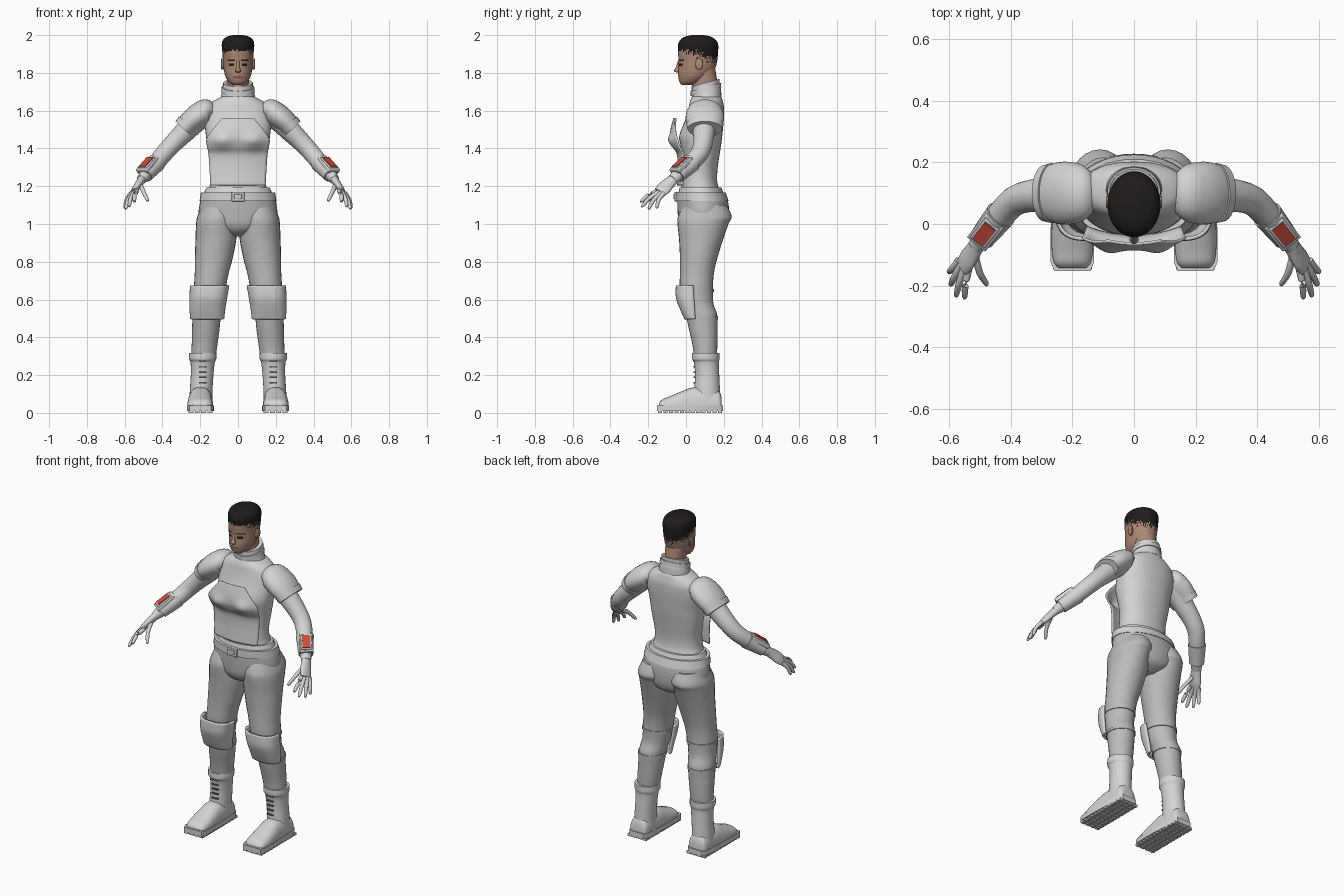
import bpy, bmesh, math, random
from mathutils import Vector, Matrix

random.seed(4)
default_cube = bpy.data.objects.get("Cube")
if default_cube:
    bpy.data.objects.remove(default_cube, do_unlink=True)


def material(name, red, green, blue):
    mat = bpy.data.materials.new(name)
    mat.use_nodes = True
    color = (red, green, blue, 1)
    mat.diffuse_color = color
    shader = next(n for n in mat.node_tree.nodes if n.type == "BSDF_PRINCIPLED")
    shader.inputs["Base Color"].default_value = color
    shader.inputs["Roughness"].default_value = .7
    return mat


suit = material("suit white", .66, .66, .66)
trouser = material("trouser grey", .5, .5, .5)
skin = material("skin", .42, .25, .18)
hair = material("dark hair", .014, .011, .011)
lip = material("lip", .26, .12, .09)
red = material("panel red", .6, .07, .05)
dark = material("lace grey", .16, .16, .16)


def finish(name, bm, mats, mirror=False, solid=0, paint=None):
    """Turn a bmesh into a smooth-shaded object with its modifiers."""
    bmesh.ops.recalc_face_normals(bm, faces=bm.faces)
    for face in bm.faces:
        face.smooth = True
        if paint:
            face.material_index = paint(face.calc_center_median())
    mesh = bpy.data.meshes.new(name)
    bm.to_mesh(mesh)
    bm.free()
    mesh.set_sharp_from_angle(angle=math.radians(40))
    for mat in mats:
        mesh.materials.append(mat)
    obj = bpy.data.objects.new(name, mesh)
    bpy.context.scene.collection.objects.link(obj)
    if solid:
        shell = obj.modifiers.new("Thickness", "SOLIDIFY")
        shell.thickness, shell.offset = solid, 0
    if mirror:
        obj.modifiers.new("Mirror", "MIRROR")
    return obj


def spline(points, steps):
    """Catmull-Rom interpolation of equally long tuples."""
    points = [Vector(p) for p in points]
    last = len(points) - 1
    result = []
    for i in range(last):
        a, b, c, d = (points[min(max(i + k, 0), last)] for k in (-1, 0, 1, 2))
        for k in range(steps):
            t = k / steps
            result.append((b * 2 + (c - a) * t + (a * 2 - b * 5 + c * 4 - d) * t * t
                           + (b * 3 - a - c * 3 + d) * t ** 3) / 2)
    return result + [points[last]]


def power(value, exponent):
    return math.copysign(abs(value) ** exponent, value)


def loft(name, stations, mats, axis=None, sides=28, steps=5, arc=None, tilt=0,
         boxy=1, floor=None, **options):
    """Skin rings (x, y, z, radius, radius) along a path or a fixed axis."""
    rings = spline(stations, steps)
    bm = bmesh.new()
    loops = []
    for i, ring in enumerate(rings):
        center = Vector(ring[:3])
        ahead = Vector(rings[min(i + 1, len(rings) - 1)][:3])
        behind = Vector(rings[max(i - 1, 0)][:3])
        along = Vector(axis) if axis else (ahead - behind).normalized()
        guide = Vector((0, 0, 1)) if abs(along.y) > .9 else Vector((0, 1, 0))
        wide = (guide - along * guide.dot(along)).normalized()
        cross = wide.cross(along)
        start, end = arc or (0, math.tau)
        loop = []
        for k in range(sides + (1 if arc else 0)):
            angle = start + (end - start) * k / sides
            p = (center + cross * ring[3] * power(math.cos(angle), boxy)
                 + wide * ring[4] * power(math.sin(angle), boxy))
            p.z += tilt * (p.y - center.y)
            if floor is not None:
                p.z = max(p.z, floor)
            loop.append(bm.verts.new(p))
        loops.append(loop)
    for low, high in zip(loops, loops[1:]):
        for k in range(sides):
            n = (k + 1) % len(low)
            bm.faces.new((low[k], low[n], high[n], high[k]))
    if not arc:
        bm.faces.new(loops[0])
        bm.faces.new(loops[-1])
    return finish(name, bm, mats, **options)


UP = (0, 0, 1)


def body(name, profile, mats, **options):
    """Centred loft from (height, half width, front y, back y)."""
    stations = [(0, (f + b) / 2, z, w, (b - f) / 2) for z, w, f, b in profile]
    return loft(name, stations, mats, axis=UP, **options)


def boxes(name, items, mats, frame=None, bevel=0, **options):
    """Boxes given as (centre, size) pairs, optionally in a local frame."""
    bm = bmesh.new()
    for center, size in items:
        place = Matrix.Translation(center) @ Matrix.Diagonal((*size, 1))
        bmesh.ops.create_cube(bm, size=1, matrix=(frame or Matrix()) @ place)
    obj = finish(name, bm, mats, **options)
    if bevel:
        edge = obj.modifiers.new("Bevel", "BEVEL")
        edge.width, edge.segments = bevel, 2
    return obj


# Head: hair, brows, eyes and lips are painted by position
def face_paint(p):
    side = abs(p.x)
    spread = .024 if p.y > 0 else .006
    if p.z > 1.918 - .35 * max(p.y, 0) + random.uniform(-spread, spread):
        return 1
    if p.y < .02:
        if .015 < side < .058 and 1.861 < p.z < 1.871:
            return 1
        if .02 < side < .047 and 1.838 < p.z < 1.848:
            return 1
        if side < .026 and 1.77 < p.z < 1.783:
            return 2
    return 0


body("head", [(1.735, .025, -.02, .03), (1.75, .047, -.034, .08), (1.775, .064, -.04, .115),
              (1.8, .072, -.042, .14), (1.83, .077, -.04, .157), (1.87, .08, -.04, .166),
              (1.91, .083, -.042, .17), (1.95, .086, -.042, .17), (1.975, .079, -.03, .157),
              (1.992, .058, -.005, .13), (2, .025, .03, .095)],
     [skin, hair, lip], sides=96, steps=6, paint=face_paint)
loft("nose", [(0, -.036, 1.866, .008, .006), (0, -.043, 1.83, .009, .011),
              (0, -.05, 1.812, .015, .015), (0, -.042, 1.802, .011, .009)],
     [skin], axis=UP, sides=16)
loft("ears", [(.075, .067, 1.845, .026, .016), (.086, .07, 1.847, .03, .021),
              (.091, .072, 1.848, .024, .016)], [skin], axis=(1, 0, 0), sides=16, mirror=True)
loft("neck", [(0, .1, 1.66, .06, .07), (0, .1, 1.74, .058, .067), (0, .095, 1.82, .06, .06)],
     [skin], axis=UP)

# Collar: two leaning bands
loft("collar", [(0, .108, 1.65, .095, .08), (0, .108, 1.69, .087, .077),
                (0, .104, 1.72, .08, .074), (0, .104, 1.748, .078, .074)],
     [suit], axis=UP, tilt=.28)
loft("collar_band", [(0, .106, 1.7, .089, .081), (0, .104, 1.725, .086, .08)],
     [suit], axis=UP, tilt=.28, steps=1)

# Torso
body("torso", [(1.1, .185, -.03, .2), (1.17, .16, -.025, .18), (1.22, .145, -.025, .166),
               (1.28, .143, -.02, .166), (1.35, .153, -.016, .175), (1.42, .164, -.03, .186),
               (1.47, .17, -.035, .192), (1.55, .178, -.005, .2), (1.61, .17, .012, .202),
               (1.645, .14, .02, .196), (1.67, .095, .03, .188), (1.685, .06, .04, .17)],
     [suit], sides=40, boxy=.9)

# Chest plate: a curved sheet standing off the torso
chest = bmesh.new()
rows = []
for z, half, depth in spline([(1.205, .145, -.045), (1.3, .15, -.04), (1.37, .155, -.045),
                              (1.41, .162, -.066), (1.45, .165, -.08), (1.5, .132, -.078),
                              (1.56, .083, -.063)], 6):
    row = []
    for k in range(25):
        x = half * (k / 12 - 1)
        bump = .02 * math.exp(-((abs(x) - .085) / .045) ** 2 - ((z - 1.44) / .04) ** 2)
        row.append(chest.verts.new((x, depth + 1.3 * x * x - bump, z)))
    rows.append(row)
for low, high in zip(rows, rows[1:]):
    for k in range(24):
        chest.faces.new((low[k], low[k + 1], high[k + 1], high[k]))
finish("chest_plate", chest, [suit], solid=.008)

# Hips, belt and buckle
body("pelvis", [(.935, .05, .03, .15), (.96, .12, -.015, .2), (1, .19, -.038, .222),
                (1.06, .208, -.044, .228), (1.12, .2, -.046, .222), (1.165, .19, -.045, .2)],
     [trouser], sides=40)
body("belt", [(1.122, .204, -.055, .225), (1.168, .196, -.055, .21)], [suit], sides=40, steps=1)
body("waist_strap", [(1.165, .18, -.04, .198), (1.192, .168, -.034, .188)],
     [suit], sides=40, steps=1)
boxes("buckle", [((0, -.053, 1.145), (.068, .018, .05)), ((0, -.06, 1.145), (.04, .014, .026))],
      [suit], bevel=.003)

# Legs
loft("legs", [(.1, .1, 1.1, .09, .115), (.11, .1, 1.04, .105, .142), (.115, .09, 1, .107, .135),
              (.117, .08, .92, .108, .117), (.128, .067, .82, .1, .099),
              (.139, .058, .74, .09, .09), (.148, .055, .67, .085, .088),
              (.156, .062, .58, .078, .083), (.165, .082, .52, .075, .083),
              (.17, .09, .45, .073, .076), (.177, .1, .36, .068, .066),
              (.183, .103, .29, .064, .06)], [trouser], axis=UP, mirror=True)

# Knee guards with straps
loft("knee_guards", [(.15, .04, .675, .098, .088), (.157, .043, .61, .094, .09),
                     (.162, .047, .55, .089, .073), (.163, .05, .497, .084, .052)],
     [suit], axis=UP, arc=(math.pi, math.tau), boxy=.75, solid=.012, mirror=True)
for name, x, y, z, rx, ry in (("upper_knee_straps", .15, .056, .648, .087, .091),
                              ("lower_knee_straps", .167, .084, .502, .079, .086)):
    loft(name, [(x, y, z - .008, rx, ry), (x, y, z + .008, rx, ry)],
         [trouser], axis=UP, steps=1, mirror=True)

# Boots: shaft, foot, laces and treaded sole
loft("boot_shafts", [(.197, .115, .04, .062, .07), (.195, .112, .12, .06, .068),
                     (.19, .112, .2, .06, .064), (.187, .108, .265, .064, .066),
                     (.187, .105, .285, .072, .073), (.187, .105, .318, .072, .073)],
     [suit], axis=UP, mirror=True)
loft("boot_feet", [(.198, .188, .035, .045, .05), (.198, .17, .035, .058, .085),
                   (.198, .1, .035, .063, .1), (.199, .03, .035, .066, .098),
                   (.2, -.03, .035, .068, .076), (.2, -.085, .035, .067, .053),
                   (.2, -.125, .035, .06, .037), (.2, -.143, .035, .045, .018)],
     [suit], axis=(0, 1, 0), boxy=.8, floor=.034, mirror=True)
boxes("boot_laces", [((.187, .046, .16 + k * .028), (.04, .014, .007)) for k in range(5)],
      [dark], mirror=True)
soles = bmesh.new()
outline = [(.142, -.153), (.258, -.153), (.27, -.125), (.27, -.01), (.258, .18),
           (.245, .195), (.15, .195), (.138, .18), (.128, -.01), (.13, -.125)]
base = soles.faces.new([soles.verts.new((x, y, .01)) for x, y in outline])
raised = bmesh.ops.extrude_face_region(soles, geom=[base])["geom"]
bmesh.ops.translate(soles, vec=(0, 0, .03),
                    verts=[v for v in raised if isinstance(v, bmesh.types.BMVert)])
finish("soles", soles, [suit], mirror=True)
boxes("sole_treads", [((.149 + i * .0333, -.137 + j * .0288, .007), (.026, .022, .014))
                      for i in range(4) for j in range(12)], [suit], mirror=True)

# Arms
loft("arms", [(.16, .1, 1.59, .06, .07), (.22, .1, 1.55, .062, .065), (.28, .095, 1.49, .056, .058),
              (.34, .09, 1.43, .05, .052), (.39, .072, 1.375, .047, .048),
              (.44, .02, 1.315, .044, .044), (.48, -.03, 1.27, .035, .036),
              (.512, -.072, 1.234, .025, .029)], [suit], mirror=True)
loft("shoulder_guards", [(.135, .1, 1.6, .04, .065), (.165, .1, 1.6, .062, .09),
                         (.2, .1, 1.58, .066, .1), (.24, .1, 1.55, .063, .101),
                         (.285, .1, 1.507, .054, .088)], [suit], mirror=True)
loft("shoulder_rims", [(.266, .1, 1.527, .063, .098), (.289, .1, 1.503, .059, .092)],
     [suit], steps=1, mirror=True)

# Forearm guards with a red panel
loft("forearm_guards", [(.432, .03, 1.325, .05, .05), (.492, -.045, 1.258, .04, .042)],
     [suit], steps=1, mirror=True)
along = Vector((.51, -.64, -.57)).normalized()
out = (Vector(UP) - along * along.z).normalized()
frame = Matrix((along, out.cross(along), out)).transposed().to_4x4()
frame.translation = Vector((.469, -.012, 1.29))
boxes("panel_housings", [((0, 0, .028), (.118, .076, .024)), ((0, 0, .04), (.096, .06, .012))],
      [suit], frame=frame, bevel=.004, mirror=True)
boxes("red_panels", [((0, 0, .046), (.08, .044, .008))], [red], frame=frame, mirror=True)

# Hands
loft("palms", [(.508, -.066, 1.238, .023, .028), (.525, -.093, 1.213, .02, .034),
               (.542, -.118, 1.188, .018, .038), (.556, -.138, 1.168, .013, .034)],
     [suit], sides=20, mirror=True)
fingers = {"index": ((.536, -.145, 1.175), (.55, -.243, 1.117)),
           "middle": ((.549, -.14, 1.17), (.578, -.236, 1.092)),
           "ring": ((.56, -.13, 1.164), (.596, -.2, 1.08)),
           "little": ((.568, -.118, 1.162), (.602, -.158, 1.085)),
           "thumb": ((.515, -.105, 1.205), (.477, -.2, 1.122))}
for finger, (root, tip) in fingers.items():
    root, tip = Vector(root), Vector(tip)
    knuckle = root.lerp(tip, .5) + Vector((.004, -.006, .006))
    loft(finger + "_fingers", [(*root, .012, .013), (*knuckle, .011, .011),
                               (*root.lerp(tip, .9), .009, .009), (*tip, .004, .004)],
         [suit], sides=12, steps=3, mirror=True)
